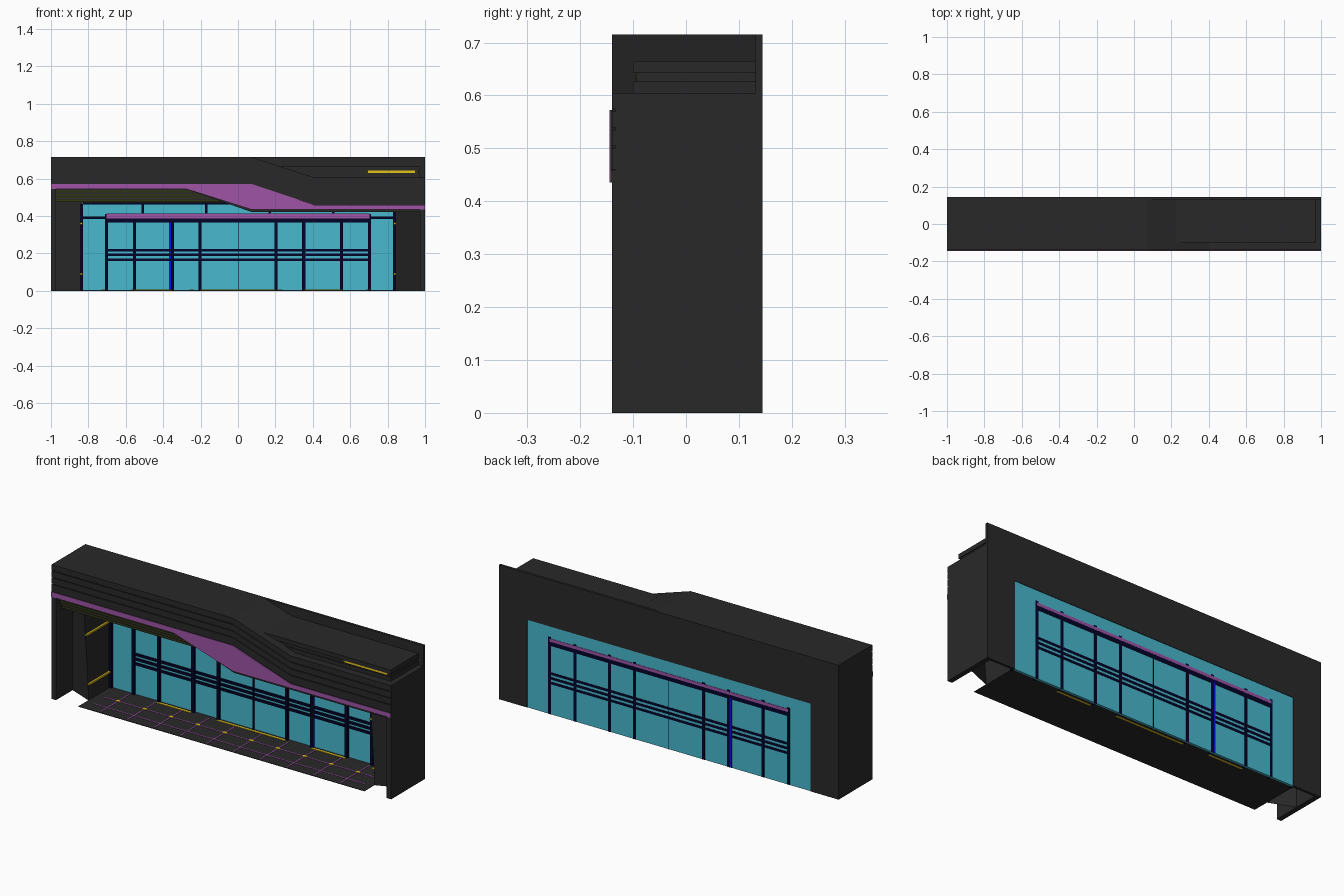
import bpy, bmesh
from mathutils import Vector

old = bpy.data.objects.get("Cube")
if old:
    bpy.data.objects.remove(old, do_unlink=True)


def material(name, color):
    m = bpy.data.materials.new(name)
    m.use_nodes = True
    rgba = (*color, 1)
    m.diffuse_color = rgba
    m.node_tree.nodes["Principled BSDF"].inputs["Base Color"].default_value = rgba
    return m


CHARCOAL = material("charcoal", (.022, .022, .022))
GLASS = material("teal glass", (.066, .48, .62))
PURPLE = material("purple", (.34, .088, .38))
NAVY = material("dark navy", (.001, .001, .022))
BLUE = material("bright blue", (.005, .005, 1))
YELLOW = material("yellow", (.78, .54, .01))
OLIVE = material("olive", (.03, .036, .006))


def finish(name, bm, mat):
    bmesh.ops.recalc_face_normals(bm, faces=bm.faces)
    me = bpy.data.meshes.new(name)
    bm.to_mesh(me)
    bm.free()
    me.materials.append(mat)
    ob = bpy.data.objects.new(name, me)
    bpy.context.scene.collection.objects.link(ob)
    return ob


def boxes(name, mat, items):
    """One object made of boxes, each given as x, y and z ranges."""
    bm = bmesh.new()
    for ranges in items:
        lo, hi = (Vector(r[i] for r in ranges) for i in (0, 1))
        made = bmesh.ops.create_cube(bm, size=1)["verts"]
        for v in made:
            v.co = (lo + hi) / 2 + v.co * (hi - lo)
    return finish(name, bm, mat)


def prism(name, mat, profile, start, end):
    """Extrude a profile of xz points along y."""
    bm = bmesh.new()
    face = bm.faces.new([bm.verts.new((x, start, z)) for x, z in profile])
    grown = bmesh.ops.extrude_face_region(bm, geom=[face])["geom"]
    bmesh.ops.translate(bm, vec=(0, end - start, 0),
                        verts=[g for g in grown if isinstance(g, bmesh.types.BMVert)])
    return finish(name, bm, mat)


def pier(name, s):
    """Hollow pier, open below, with a leaning inner edge."""
    bm = bmesh.new()
    inner, outer, top = s * .842, s * .974, .48
    rings = []
    for z, lean in ((0, -.053), (top, -.09)):
        plan = [(inner, lean), (outer, 0), (outer, WALL), (inner, WALL)]
        rings.append([bm.verts.new((x, y, z)) for x, y in plan])
    low, high = rings
    for i in range(4):
        j = (i + 1) % 4
        bm.faces.new((low[i], low[j], high[j], high[i]))
    bm.faces.new(high)
    return finish(name, bm, CHARCOAL)


def around(x, w):
    return (x - w / 2, x + w / 2)


FRONT, BACK = -.14, .1445
WALL = .131
TOP, DROP = .715, .11


def stepped_line(z):
    """Left-to-right line that follows the falling roof."""
    return [(-1, z), (.07, z), (.41, z - DROP), (1, z - DROP)]


# Back wall around the glazing
prism("back_wall", CHARCOAL,
      [(-1, 0), (-1, TOP), (1, TOP), (1, 0), (.835, 0), (.835, .467), (-.835, .467), (-.835, 0)],
      WALL, BACK)

# Roof mass and stepped fascia
prism("roof", CHARCOAL, stepped_line(TOP) + [(1, .475), (-1, .475)], -.075, WALL)
prism("fascia_core", CHARCOAL,
      stepped_line(TOP) + [(1, .422), (.07, .422), (-.28, .545), (-1, .545)],
      -.133, -.075)
for i in range(4):
    upper = TOP - i * .035
    lower = upper - (.031 if i < 3 else .04)
    prism(f"fascia_rib_{i + 1}", CHARCOAL,
          stepped_line(upper) + stepped_line(lower)[::-1], FRONT, -.132)

# Purple band that swells in the middle, on a dark backing
band = [(-1, .572), (.07, .572), (.41, .459), (1, .459), (1, .435), (.07, .435), (-.28, .545), (-1, .545)]
prism("band_backing", CHARCOAL, band, -.1425, -.132)
prism("purple_band", PURPLE, band, -.1445, -.1425)

# Louvred header under the high side of the fascia
slats, gaps = [], []
for i in range(4):
    z = .543 - i * .017
    y = -.122 + i * .008
    slats.append(((-.972, 0), (y, -.07), (z - .008, z)))
    gaps.append(((-.972, -.01), (y + .002, -.07), (z - .017, z - .008)))
boxes("header_slats", CHARCOAL, slats)
boxes("header_gaps", OLIVE, gaps)

# Roof unit with a groove and a light strip with dim ends
boxes("roof_unit", CHARCOAL, [
    ((.35, .97), (-.1, WALL), (.6, .626)),
    ((.3, .965), (-.094, WALL), (.62, .645)),
    ((.225, .97), (-.1, WALL), (.642, .665))])
boxes("roof_light", YELLOW, [((.695, .945), (-.0965, -.09), (.631, .642))])
boxes("roof_light_ends", OLIVE, [(around(x, .015), (-.096, -.09), (.631, .642)) for x in (.6875, .9525)])

# Outer side walls, angled piers and their light lines
for side, s in (("right", -1), ("left", 1)):
    height = .56 if s < 0 else .45
    boxes(f"{side}_outer_wall", CHARCOAL,
          [(sorted((s * .974, s)), (FRONT, WALL), (0, height)),
           (sorted((s * .974, s)), (-.09, WALL), (0, .5))])
    pier(f"{side}_pier", s)
    boxes(f"{side}_pier_lights", YELLOW,
          [(sorted((s * .832, s * .8419)), (-.053 - z * .077, .116), around(z, .009)) for z in (.09, .36)])

# Glazing
boxes("glass", GLASS, [((-.836, .836), (WALL, .142), (0, .468))])

# Outer frame, front only
frame = [(around(s * .836, .016), (.118, .132), (0, .465)) for s in (-1, 1)]
frame += [(around(s * .765, .13), (.12, .132), around(.39, .014)) for s in (-1, 1)]
frame += [(around(x, .014), (.12, .132), (.41, .467)) for x in (-.51, -.17, .17, .51)]
frame.append(((-.83, .83), (.12, .132), (.462, .472)))
boxes("outer_frame", NAVY, frame)

# Door frames seen from both sides
DOOR_Y = (.118, .144)
posts = [(around(s * x, .016), DOOR_Y, (0, .41)) for x in (.202, .35, .553, .703) for s in (-1, 1)]
posts.append((around(.002, .004), (.122, .1435), (0, .37)))
rails = [((-.703, .703), (.124, .1435), around(z, .013)) for z in (.167, .192, .217)]
rails.append(((-.703, .703), (.122, .1435), (.364, .386)))
boxes("door_frames", NAVY, posts + rails)
boxes("door_head", PURPLE, [
    ((-.703, .703), (.117, .132), (.387, .412)),
    ((-.703, .703), (.132, .1443), (.386, .402))])

# Blue edges beside two of the door posts
boxes("blue_edges", BLUE, [
    ((-.369, -.358), (.13, .1442), (0, .37)),
    ((.358, .36), (.1185, .137), (0, .37))])

# Paved floor with inlaid lines and studs
boxes("floor", CHARCOAL, [((-.842, .842), (FRONT, WALL), (.0005, .003))])
studs = [-.717 + i * .157 for i in range(10)]
INLAY = (.002, .0045)
lines = [(around(x, .006), (-.135, .11), INLAY) for x in studs]
lines += [((-.8, .8), around(y, .006), INLAY) for y in (.016, -.075)]
boxes("floor_lines", PURPLE, lines)
boxes("floor_studs", YELLOW, [(around(x, .024), around(.016, .014), (.002, .006)) for x in studs])
boxes("door_thresholds", YELLOW,
      [(r, around(.111, .011), (0, .006)) for r in ((-.555, -.355), (-.2, .2), (.355, .555))])
